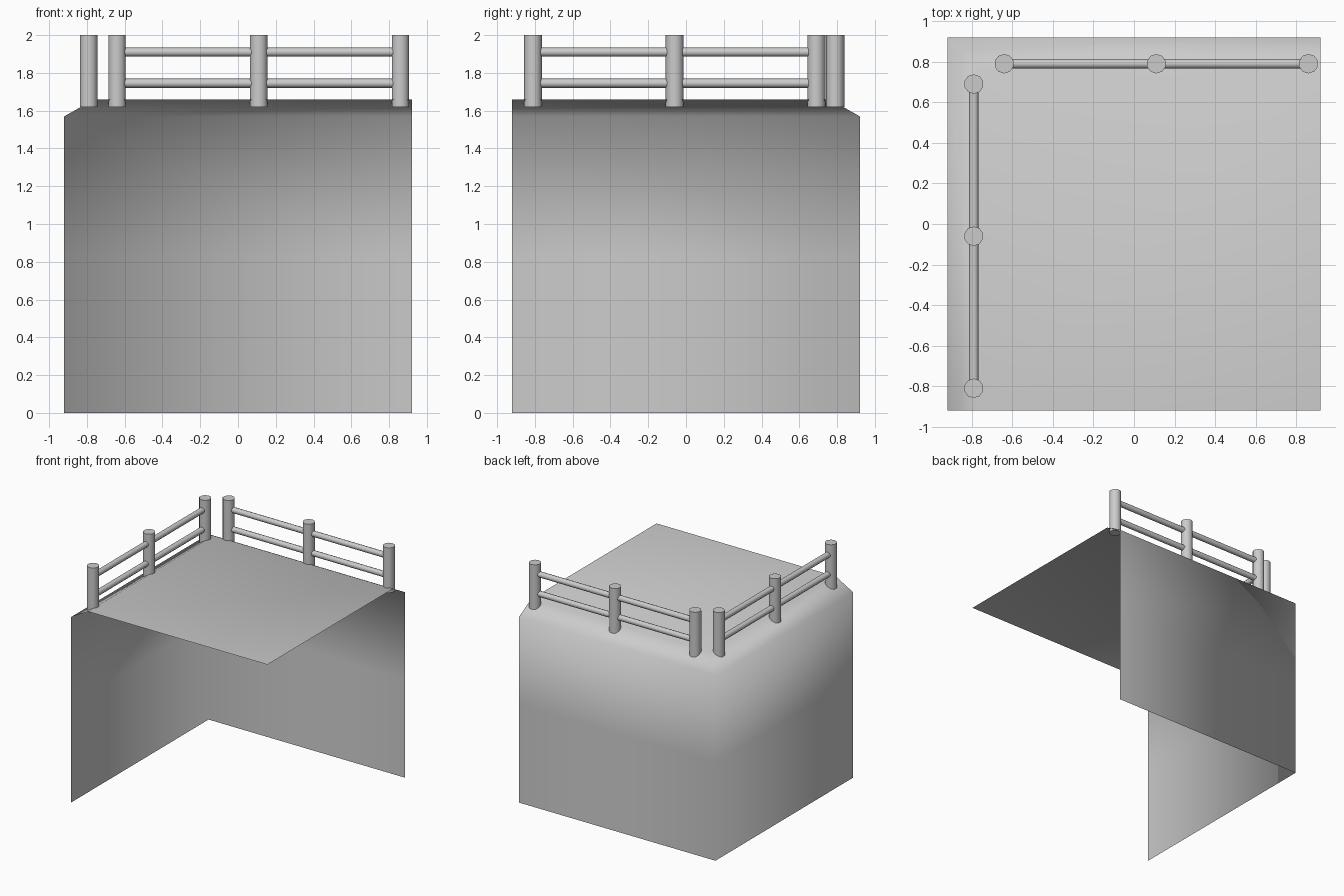
import bpy
import bmesh
import math
from mathutils import Vector

cube = bpy.data.objects.get("Cube")
if cube:
    bpy.data.objects.remove(cube, do_unlink=True)

grey = bpy.data.materials.new("light grey")
grey.use_nodes = True
colour = (0.6, 0.6, 0.6, 1)
grey.diffuse_color = colour
grey.node_tree.nodes["Principled BSDF"].inputs["Base Color"].default_value = colour

HALF = 0.92


def add_object(name, bm):
    mesh = bpy.data.meshes.new(name)
    bm.to_mesh(mesh)
    bm.free()
    mesh.materials.append(grey)
    obj = bpy.data.objects.new(name, mesh)
    bpy.context.collection.objects.link(obj)
    return obj


def rod(name, start, end, radius, sides):
    """Capped cylinder between two points, with smooth sides."""
    start, end = Vector(start), Vector(end)
    axis = end - start
    bm = bmesh.new()
    bmesh.ops.create_cone(bm, cap_ends=True, segments=sides, radius1=radius,
                          radius2=radius, depth=axis.length)
    bmesh.ops.rotate(bm, verts=bm.verts,
                     matrix=axis.to_track_quat("Z", "Y").to_matrix())
    bmesh.ops.translate(bm, verts=bm.verts, vec=(start + end) / 2)
    for f in bm.faces:
        f.smooth = len(f.verts) == 4
    for e in bm.edges:
        e.smooth = all(f.smooth for f in e.link_faces)
    return add_object(name, bm)


# Cliff corner: an open sheet with two walls, a sloped rim and a flat top.
# Each profile row is (inset from the outer walls, height).
profile = [(0, 0), (0, 0.83), (0, 1.57), (0.16, 1.66)]
bm = bmesh.new()
rows = []
for inset, z in profile:
    edge = HALF - inset
    rows.append([bm.verts.new(p) for p in
                 ((-edge, -HALF, z), (-edge, edge, z), (HALF, edge, z))])
for low, high in zip(rows, rows[1:]):
    for i in range(2):
        bm.faces.new((low[i + 1], low[i], high[i], high[i + 1]))
front_corner = bm.verts.new((HALF, -HALF, profile[-1][1]))
bm.faces.new((rows[-1][0], front_corner, rows[-1][2], rows[-1][1]))
for f in bm.faces:
    f.smooth = True
add_object("cliff_corner", bm)

# Fences: three posts and two rails along the back and the right edge
LINE = 0.79
fences = {
    "back": [(x, LINE) for x in (-0.64, 0.11, 0.86)],
    "right": [(-LINE, y) for y in (0.69, -0.06, -0.81)],
}
for side, spots in fences.items():
    for i, (x, y) in enumerate(spots):
        rod(f"{side}_post_{i + 1}", (x, y, 1.62), (x, y, 2), 0.048, 10)
    for label, z in (("lower", 1.745), ("upper", 1.91)):
        rod(f"{side}_{label}_rail", (*spots[0], z), (*spots[-1], z), 0.024, 10)
